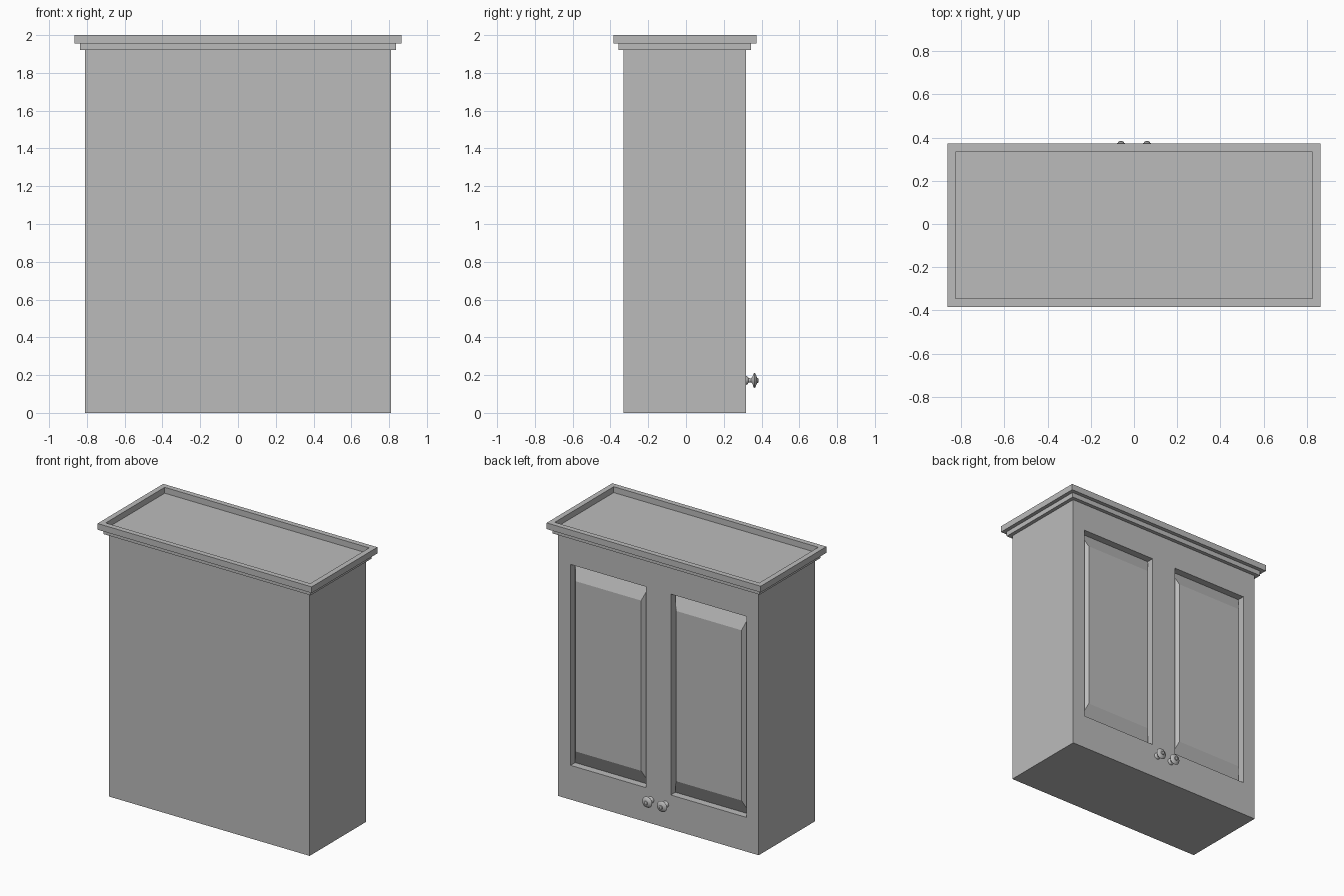
import bpy
import bmesh
import math
from mathutils import Matrix, Vector

cube = bpy.data.objects.get("Cube")
if cube:
    bpy.data.objects.remove(cube, do_unlink=True)

GREY = (0.5, 0.5, 0.5, 1.0)
grey = bpy.data.materials.new("plain grey")
grey.use_nodes = True
grey.diffuse_color = GREY
grey.node_tree.nodes["Principled BSDF"].inputs["Base Color"].default_value = GREY

# Main sizes
HALF_W, BACK, FACE = 0.81, -0.33, 0.318
BODY_TOP, LEDGE, TOP = 1.92, 1.955, 2.0


def finish(bm, name):
    """Turn a bmesh into a named, coloured object."""
    bmesh.ops.recalc_face_normals(bm, faces=bm.faces)
    mesh = bpy.data.meshes.new(name)
    bm.to_mesh(mesh)
    bm.free()
    mesh.materials.append(grey)
    obj = bpy.data.objects.new(name, mesh)
    bpy.context.collection.objects.link(obj)
    return obj


def moulding_box(overhang, z0, z1):
    """Box that sticks out past the cabinet body on all four sides."""
    bm = bmesh.new()
    size = (2 * (HALF_W + overhang), FACE - BACK + 2 * overhang, z1 - z0)
    centre = Vector((0, (FACE + BACK) / 2, (z0 + z1) / 2))
    bmesh.ops.create_cube(bm, size=1, matrix=Matrix.Translation(centre) @ Matrix.Diagonal((*size, 1)))
    return bm


# Cabinet body: a sheet split around the two door panels, pulled back into a box
xs = [-HALF_W, -0.71, -0.10, 0.10, 0.71, HALF_W]
zs = [0, 0.25, 1.717, BODY_TOP + 0.01]
bm = bmesh.new()
grid = [[bm.verts.new((x, FACE, z)) for x in xs] for z in zs]
cells = {}
for r in range(len(zs) - 1):
    for c in range(len(xs) - 1):
        cells[r, c] = bm.faces.new((grid[r][c], grid[r + 1][c], grid[r + 1][c + 1], grid[r][c + 1]))
panels = [cells[1, 1], cells[1, 3]]
rim = [e for e in bm.edges if e.is_boundary]
sides = bmesh.ops.extrude_edge_only(bm, edges=rim)["geom"]
for v in [g for g in sides if isinstance(g, bmesh.types.BMVert)]:
    v.co.y = BACK
bmesh.ops.contextual_create(bm, geom=[e for e in bm.edges if e.is_boundary])

# Raised door panels: straight step inwards, then a bevel back out to a flat field
RECESS, SIDE_BEVEL, END_BEVEL = 0.053, 0.04, 0.112


def extrude(face):
    new = bmesh.ops.extrude_face_region(bm, geom=[face])["geom"]
    bmesh.ops.delete(bm, geom=[face], context='FACES_ONLY')
    return next(g for g in new if isinstance(g, bmesh.types.BMFace))


for panel in panels:
    panel = extrude(panel)
    for v in panel.verts:
        v.co.y -= RECESS
    panel = extrude(panel)
    mid = panel.calc_center_median()
    for v in panel.verts:
        v.co.x -= math.copysign(SIDE_BEVEL, v.co.x - mid.x)
        v.co.z -= math.copysign(END_BEVEL, v.co.z - mid.z)
        v.co.y = FACE - 0.001
finish(bm, "cabinet_body")

# Cornice: lower step, then an upper rim with a sunken top
finish(moulding_box(0.027, BODY_TOP, LEDGE), "cornice_step")
bm = moulding_box(0.055, LEDGE, TOP)
bm.faces.ensure_lookup_table()
top = max(bm.faces, key=lambda f: f.calc_center_median().z)
bmesh.ops.inset_region(bm, faces=[top], thickness=0.055)
new = bmesh.ops.extrude_face_region(bm, geom=[top])["geom"]
bmesh.ops.delete(bm, geom=[top], context='FACES_ONLY')
for v in [g for g in new if isinstance(g, bmesh.types.BMVert)]:
    v.co.z = LEDGE + 0.002
finish(bm, "cornice_rim")

# Door knobs: turned profile of (radius, distance from the door)
PROFILE = [(0.024, -0.002), (0.022, 0.006), (0.012, 0.014), (0.011, 0.026), (0.018, 0.034),
           (0.036, 0.039), (0.040, 0.044), (0.036, 0.050), (0.022, 0.055), (0.014, 0.058),
           (0.012, 0.064), (0, 0.067)]
for side, name in ((1, "left_knob"), (-1, "right_knob")):
    bm = bmesh.new()
    pts = [bm.verts.new((side * 0.06 + r, FACE + d, 0.172)) for r, d in PROFILE]
    edges = [bm.edges.new(pair) for pair in zip(pts, pts[1:])]
    bmesh.ops.spin(bm, geom=pts + edges, cent=(side * 0.06, FACE, 0.172), axis=(0, 1, 0),
                   angle=math.tau, steps=24)
    bmesh.ops.remove_doubles(bm, verts=bm.verts, dist=0.0001)
    knob = finish(bm, name)
    bpy.ops.object.select_all(action='DESELECT')
    knob.select_set(True)
    bpy.context.view_layer.objects.active = knob
    bpy.ops.object.shade_smooth_by_angle(angle=math.radians(40))
